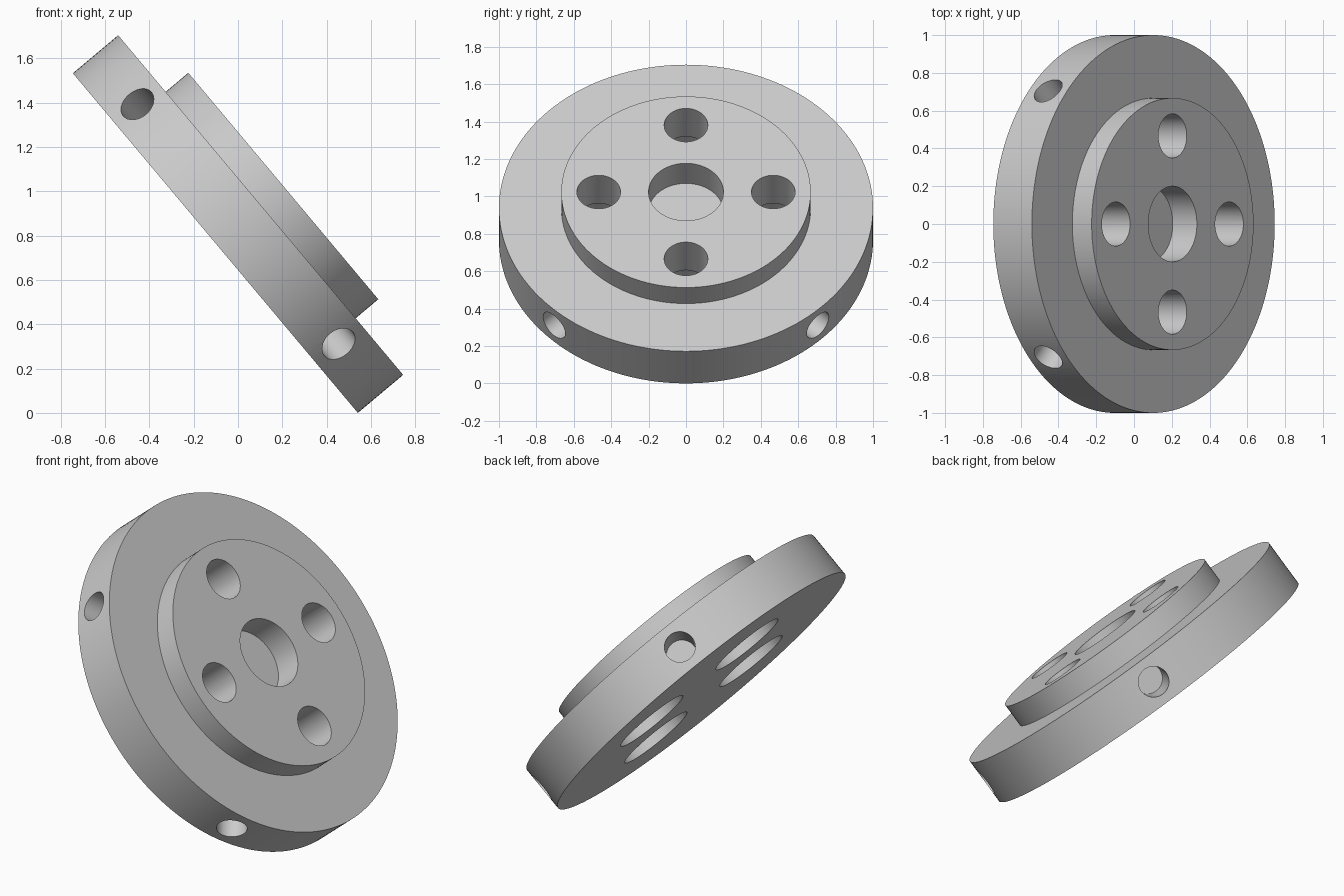
import bpy, bmesh
from math import radians, sin, cos, tau
from mathutils import Matrix

cube = bpy.data.objects.get("Cube")
if cube:
    bpy.data.objects.remove(cube, do_unlink=True)

U = 1 / 30            # design unit: the disc is 30 units in radius
TILT = radians(50)    # lean of the flange axis towards +x
DISC, HUB_TOP, POCKET = 8, 12, 5

metal = bpy.data.materials.new("light grey metal")
metal.use_nodes = True
grey = (0.6, 0.6, 0.6, 1)
metal.diffuse_color = grey
metal.node_tree.nodes["Principled BSDF"].inputs["Base Color"].default_value = grey


def lathe(name, profile, steps, matrix=Matrix()):
    """Revolve (radius, height) points about z into a closed solid."""
    bm = bmesh.new()
    verts = [bm.verts.new((r * U, 0, z * U)) for r, z in profile]
    edges = [bm.edges.new(pair) for pair in zip(verts, verts[1:])]
    bmesh.ops.spin(bm, geom=verts + edges, cent=(0, 0, 0), axis=(0, 0, 1),
                   angle=tau, steps=steps, use_merge=True)
    bmesh.ops.remove_doubles(bm, verts=bm.verts, dist=1e-5)
    bmesh.ops.recalc_face_normals(bm, faces=bm.faces)
    bm.transform(matrix)
    mesh = bpy.data.meshes.new(name)
    bm.to_mesh(mesh)
    bm.free()
    mesh.materials.append(metal)
    obj = bpy.data.objects.new(name, mesh)
    bpy.context.collection.objects.link(obj)
    return obj


# Flange: wide disc, raised hub and a blind pocket in the middle
flange = lathe("flange", [(0, 0), (30, 0), (30, DISC), (20, DISC), (20, HUB_TOP),
                          (6, HUB_TOP), (6, HUB_TOP - POCKET), (0, HUB_TOP - POCKET)], 160)

cutters = []
for i in range(4):
    # Bolt hole with a wide counterbore on the underside
    spot = Matrix.Rotation(i * tau / 4, 4, 'Z') @ Matrix.Translation((14 * U, 0, 0))
    cutters.append(lathe("bolt_hole_cutter", [(0, -1), (6.5, -1), (6.5, 5), (3.5, 5),
                                              (3.5, 13), (0, 13)], 64, spot))
    # Blind radial hole in the rim
    aim = (Matrix.Translation((0, 0, DISC / 2 * U))
           @ Matrix.Rotation((i + 0.5) * tau / 4, 4, 'Z')
           @ Matrix.Rotation(tau / 4, 4, 'Y'))
    cutters.append(lathe("rim_hole_cutter", [(0, 20), (2.5, 20), (2.5, 32), (0, 32)], 48, aim))

# Cut the holes, then discard the cutters
bpy.ops.object.select_all(action='DESELECT')
flange.select_set(True)
bpy.context.view_layer.objects.active = flange
for cutter in cutters:
    cutter.hide_render = True
    mod = flange.modifiers.new("hole", 'BOOLEAN')
    mod.operation = 'DIFFERENCE'
    mod.solver = 'EXACT'
    mod.object = cutter
    bpy.ops.object.modifier_apply(modifier=mod.name)
    bpy.data.objects.remove(cutter, do_unlink=True)

bpy.ops.object.shade_smooth_by_angle(angle=radians(30))

# Lean the flange so its lowest rim point rests on the ground
flange.rotation_euler = (0, TILT, 0)
flange.location = (-DISC / 2 * U * sin(TILT), 0, sin(TILT))
